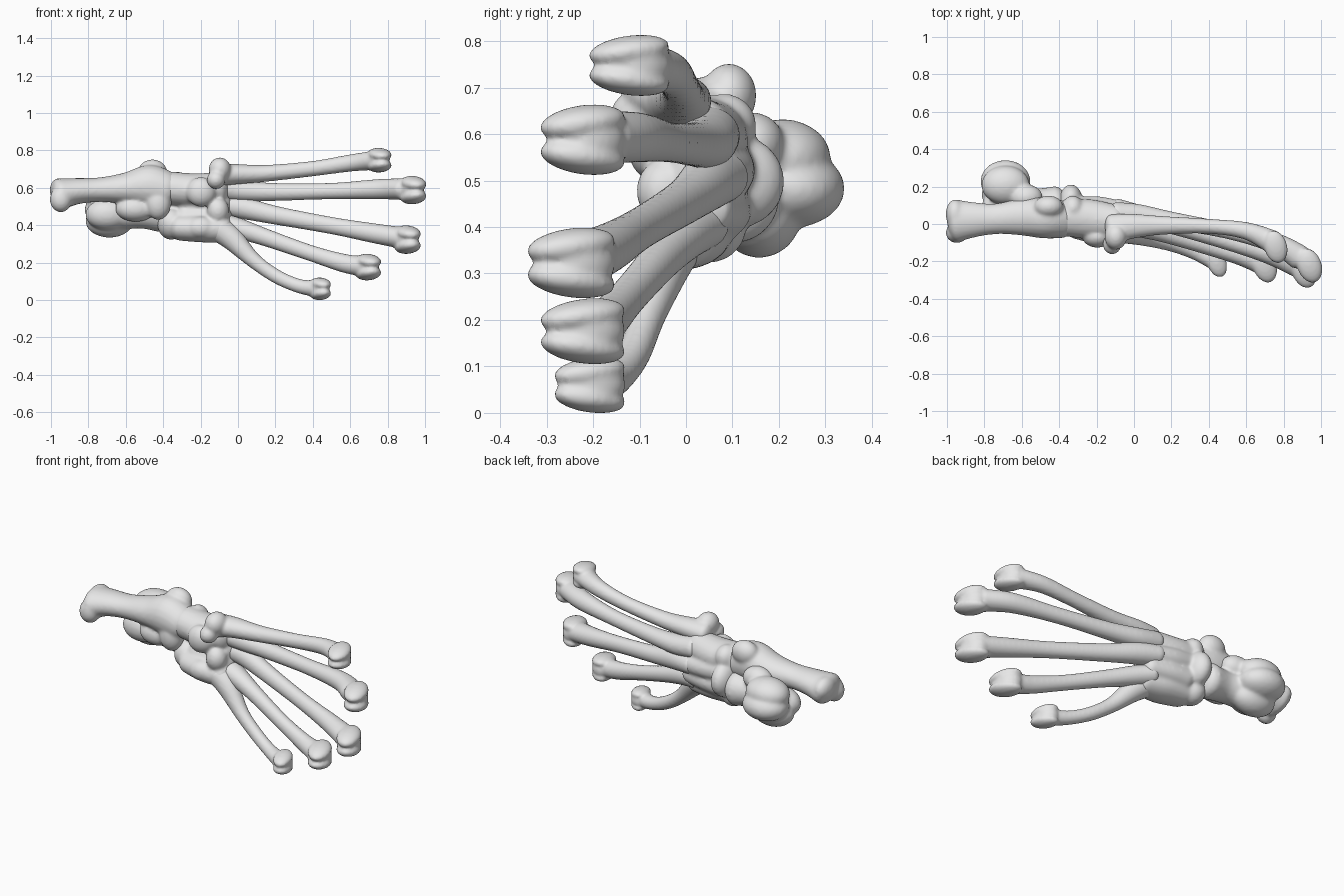
import bpy, bmesh, math
from mathutils import Vector, Matrix, Euler

cube = bpy.data.objects.get("Cube")
if cube:
    bpy.data.objects.remove(cube, do_unlink=True)

bone = bpy.data.materials.new("bone_grey")
bone.use_nodes = True
bone.diffuse_color = (.8, .8, .8, 1)
bone.node_tree.nodes["Principled BSDF"].inputs["Base Color"].default_value = (.8, .8, .8, 1)

parts = []
SIDES = 20


def catmull(a, b, c, d, t):
    return [0.5 * (2 * q + (r - p) * t + (2 * p - 5 * q + 4 * r - s) * t * t
                   + (3 * q - p - 3 * r + s) * t ** 3) for p, q, r, s in zip(a, b, c, d)]


def tube(bm, pts):
    """Rounded loft through stations (x, y, z, radius_y, radius_z)."""
    ext = [pts[0]] + list(pts) + [pts[-1]]
    stations = [catmull(*ext[i:i + 4], k / 6) for i in range(len(pts) - 1) for k in range(6)]
    stations.append(list(pts[-1]))
    pos = [Vector(s[:3]) for s in stations]
    rings = []

    def ring(centre, t, ry, rz):
        v = (Vector((0, 0, 1)) - t * t.z).normalized()
        u = v.cross(t)
        angles = [math.tau * k / SIDES for k in range(SIDES)]
        rings.append([bm.verts.new(centre + u * ry * math.cos(a) + v * rz * math.sin(a)) for a in angles])

    last = len(pos) - 1
    for i, s in enumerate(stations):
        t = (pos[min(i + 1, last)] - pos[max(i - 1, 0)]).normalized()
        bulge = min(s[3], s[4]) * 0.6
        caps = [0]
        if i == 0:
            caps = [-1.4, -1, -.5, 0]
        elif i == last:
            caps = [0, .5, 1, 1.4]
        for a in caps:
            ring(pos[i] + t * bulge * math.sin(a), t, s[3] * math.cos(a), s[4] * math.cos(a))
    for a, b in zip(rings, rings[1:]):
        for k in range(SIDES):
            n = (k + 1) % SIDES
            bm.faces.new((a[k], a[n], b[n], b[k]))
    bm.faces.new(rings[0])
    bm.faces.new(rings[-1])


def blob(bm, centre, radii, rot=(0, 0, 0)):
    """Ellipsoid lump, rotation in degrees."""
    turn = Euler([math.radians(a) for a in rot]).to_matrix().to_4x4()
    m = Matrix.Translation(centre) @ turn @ Matrix.Diagonal((*radii, 1))
    bmesh.ops.create_icosphere(bm, subdivisions=3, radius=1, matrix=m)


def build(name, tubes, blobs, smooth):
    """Fuse tubes and lumps into one smooth bone."""
    bm = bmesh.new()
    for t in tubes:
        tube(bm, t)
    for b in blobs:
        blob(bm, *b)
    bmesh.ops.recalc_face_normals(bm, faces=bm.faces)
    me = bpy.data.meshes.new(name)
    bm.to_mesh(me)
    bm.free()
    ob = bpy.data.objects.new(name, me)
    bpy.context.collection.objects.link(ob)
    rm = ob.modifiers.new("fuse", 'REMESH')
    rm.mode = 'VOXEL'
    rm.voxel_size = 0.008
    sm = ob.modifiers.new("soften", 'SMOOTH')
    sm.factor = 0.5
    sm.iterations = smooth
    baked = bpy.data.meshes.new_from_object(ob.evaluated_get(bpy.context.evaluated_depsgraph_get()))
    ob.modifiers.clear()
    ob.data = baked
    baked.materials.clear()
    baked.materials.append(bone)
    for p in baked.polygons:
        p.use_smooth = True
    parts.append(ob)


def metatarsal(name, path, head, size, lean, extra=()):
    """Shaft with a rounded head and two condyles around a shallow groove."""
    hx, hy, hz = head
    sx, sy, sz = size
    lumps = [((hx - sx * .1, hy + sy * .15, hz), (sx * .95, sy * .85, sz * .9), (0, 0, lean))]
    for s in (-1, 1):
        lumps.append(((hx, hy, hz + s * sz * .5), (sx, sy * 1.03, sz * .52), (s * 8, 0, lean)))
    build(name, [path], lumps + list(extra), 8)


# Heel bone with its knob and inner shelf
build("heel_bone", [[
    (-.95, .025, .57, .115, .085), (-.86, .03, .585, .095, .07), (-.74, .035, .592, .082, .066),
    (-.6, .045, .60, .1, .085), (-.48, .04, .61, .11, .115), (-.38, .03, .59, .1, .1)]],
    [((-.46, .1, .685), (.08, .06, .07)),
     ((-.96, .06, .59), (.05, .08, .065)),
     ((-.95, -.04, .54), (.06, .055, .07)),
     ((-.55, .03, .49), (.11, .075, .07)),
     ((-.43, -.01, .52), (.07, .06, .09))], 16)

# Ankle bone: pulley, neck and head
build("ankle_bone", [[
    (-.66, .14, .47, .1, .1), (-.53, .11, .47, .09, .085), (-.42, .11, .465, .1, .1)]],
    [((-.69, .215, .55), (.13, .105, .085)),
     ((-.69, .235, .485), (.135, .115, .085)),
     ((-.69, .165, .425), (.13, .09, .09)),
     ((-.7, .1, .46), (.12, .08, .085)),
     ((-.58, .15, .58), (.09, .07, .07))], 16)

# Midfoot: cuboid and navicular block, then the three wedges beside it
build("midfoot", [
    [(-.37, .04, .60, .1, .09), (-.24, .035, .59, .105, .09), (-.1, .02, .6, .09, .085)],
    [(-.29, .07, .53, .085, .075), (-.19, .065, .52, .09, .07), (-.07, .05, .51, .08, .065)],
    [(-.29, .06, .44, .09, .075), (-.19, .05, .44, .09, .07), (-.07, .03, .44, .08, .065)],
    [(-.32, .02, .39, .09, .07), (-.19, .0, .385, .1, .075), (-.07, -.01, .38, .08, .07)]],
    [((-.34, .12, .5), (.065, .1, .1), (20, 0, 0)),
     ((-.36, .05, .41), (.075, .09, .085), (-30, 0, 0)),
     ((-.2, -.06, .58), (.08, .06, .08)),
     ((-.33, .09, .62), (.06, .07, .07)),
     ((-.2, -.05, .39), (.08, .06, .06)),
     ((-.11, -.04, .48), (.06, .06, .07))], 14)

# Metatarsals, from the inner (lowest) to the outer (highest)
metatarsal("metatarsal_inner", [
    (-.1, -.02, .38, .075, .07), (-.03, -.04, .325, .06, .062), (.08, -.075, .215, .04, .042),
    (.2, -.105, .13, .036, .038), (.32, -.145, .078, .038, .038), (.42, -.185, .062, .05, .046)],
    (.44, -.2, .062), (.052, .08, .058), 20)
metatarsal("metatarsal_second", [
    (-.1, .03, .41, .075, .06), (.0, .0, .385, .06, .056), (.15, -.045, .335, .045, .047),
    (.38, -.115, .255, .04, .043), (.56, -.165, .2, .047, .05), (.68, -.2, .18, .064, .056)],
    (.695, -.215, .178), (.064, .094, .068), 20)
metatarsal("metatarsal_third", [
    (-.1, .07, .51, .075, .06), (.02, .05, .495, .06, .06), (.2, .0, .455, .047, .05),
    (.5, -.09, .4, .043, .046), (.72, -.155, .36, .053, .053), (.87, -.21, .335, .068, .058)],
    (.905, -.24, .325), (.066, .098, .073), 20)
metatarsal("metatarsal_fourth", [
    (-.1, .05, .6, .075, .065), (.02, .05, .585, .064, .058), (.2, .025, .58, .048, .048),
    (.5, -.03, .585, .043, .044), (.75, -.095, .595, .055, .054), (.88, -.17, .595, .068, .058)],
    (.935, -.215, .59), (.066, .094, .073), 20)
metatarsal("metatarsal_outer", [
    (-.12, -.02, .67, .08, .062), (-.02, -.005, .675, .068, .055), (.15, .0, .68, .05, .045),
    (.4, -.005, .705, .04, .041), (.6, -.03, .735, .047, .046), (.74, -.09, .75, .064, .052)],
    (.755, -.115, .75), (.062, .088, .063), 15,
    [((-.1, -.06, .7), (.06, .07, .065)),
     ((-.12, -.1, .645), (.05, .055, .05))])

# Centre on the origin and stand on the ground
coords = [v.co for ob in parts for v in ob.data.vertices]
low = Vector([min(c[i] for c in coords) for i in range(3)])
high = Vector([max(c[i] for c in coords) for i in range(3)])
mid = (low + high) / 2
for ob in parts:
    ob.data.transform(Matrix.Translation((-mid.x, -mid.y, -low.z)))
